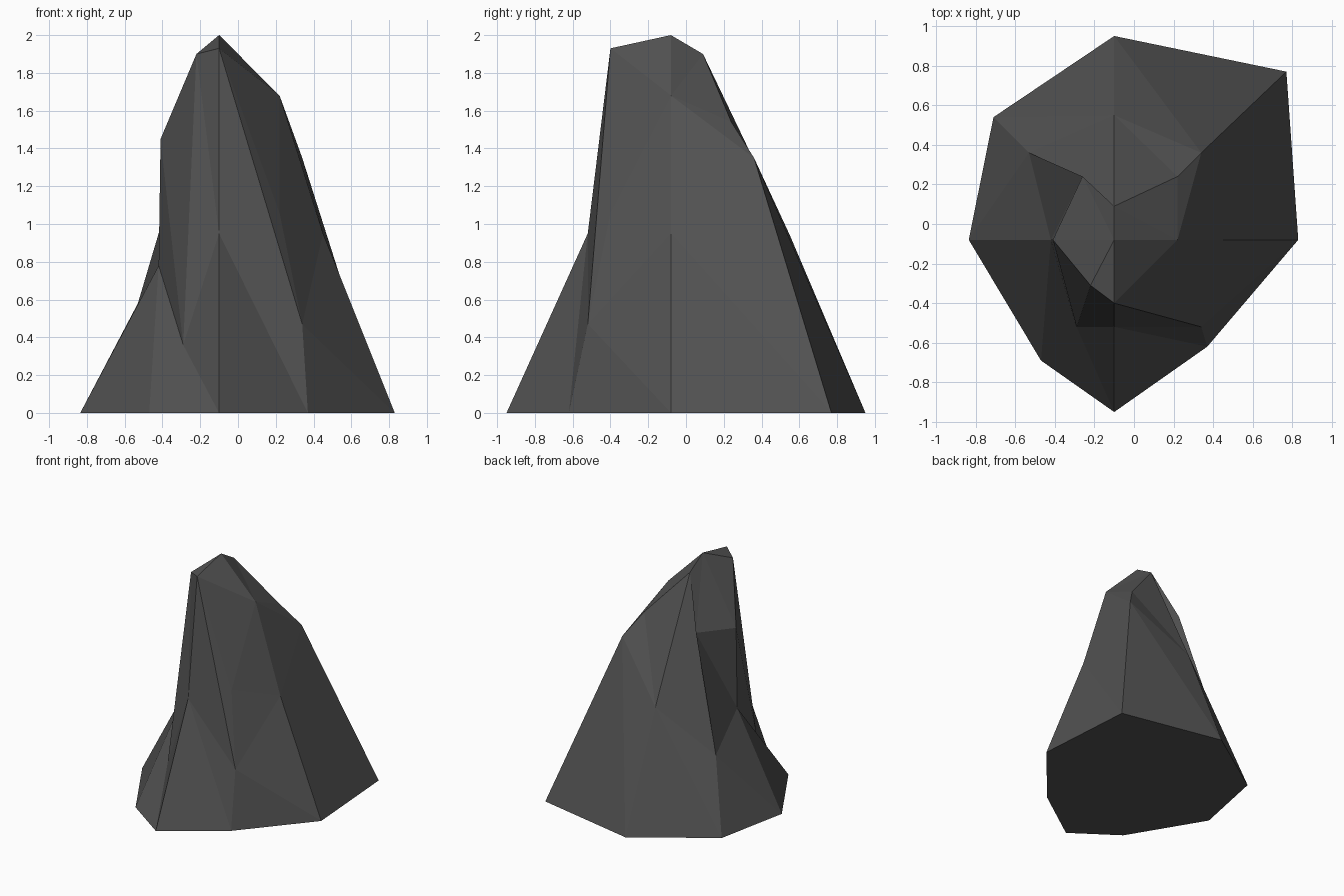
import bpy, bmesh

if "Cube" in bpy.data.objects:
    bpy.data.objects.remove(bpy.data.objects["Cube"])

# Dark grey stone, one flat colour
stone = bpy.data.materials.new("dark_grey_stone")
stone.diffuse_color = (0.085, 0.085, 0.085, 1)
stone.use_nodes = True
stone.node_tree.nodes["Principled BSDF"].inputs["Base Color"].default_value = stone.diffuse_color

# Three rings of eight points, counter-clockwise from the front:
# S, SE, E, NE, N, NW, W, SW
foot = [(-.1, -.95, 0), (.37, -.62, 0), (.83, -.08, 0), (.77, .77, 0),
        (-.1, .95, 0), (-.71, .54, 0), (-.835, -.08, 0), (-.47, -.69, 0)]
waist = [(-.1, -.52, .95), (.34, -.52, .47), (.45, -.08, .95), (.34, .36, 1.35),
         (-.1, .55, .94), (-.53, .36, .58), (-.42, -.08, .78), (-.29, -.52, .36)]
shoulder = [(-.1, -.4, 1.93), (.22, -.4, 1.06), (.22, -.08, 1.68), (.22, .24, 1.54),
            (-.1, .09, 1.9), (-.26, .24, 1.49), (-.41, -.08, 1.45), (-.22, -.31, 1.9)]

bm = bmesh.new()
rings = [[bm.verts.new(p) for p in ring] for ring in (foot, waist, shoulder)]
peak = bm.verts.new((-.1, -.08, 2))

# Flat underside
bm.faces.new(rings[0][::-1])

# Faceted sides, every panel split along the same diagonal
for low, high in zip(rings, rings[1:]):
    for i in range(8):
        j = (i + 1) % 8
        bm.faces.new((low[i], low[j], high[i]))
        bm.faces.new((low[j], high[j], high[i]))

# Crown: four panels around the peak, split along the ridge
top = rings[2]
for i in (0, 2, 4, 6):
    a, b, c = top[i], top[i + 1], top[(i + 2) % 8]
    if i < 4:
        bm.faces.new((a, b, c))
        bm.faces.new((a, c, peak))
    else:
        bm.faces.new((a, b, peak))
        bm.faces.new((b, c, peak))

bmesh.ops.recalc_face_normals(bm, faces=bm.faces)
mesh = bpy.data.meshes.new("rock")
bm.to_mesh(mesh)
bm.free()
mesh.materials.append(stone)
bpy.context.collection.objects.link(bpy.data.objects.new("rock", mesh))
